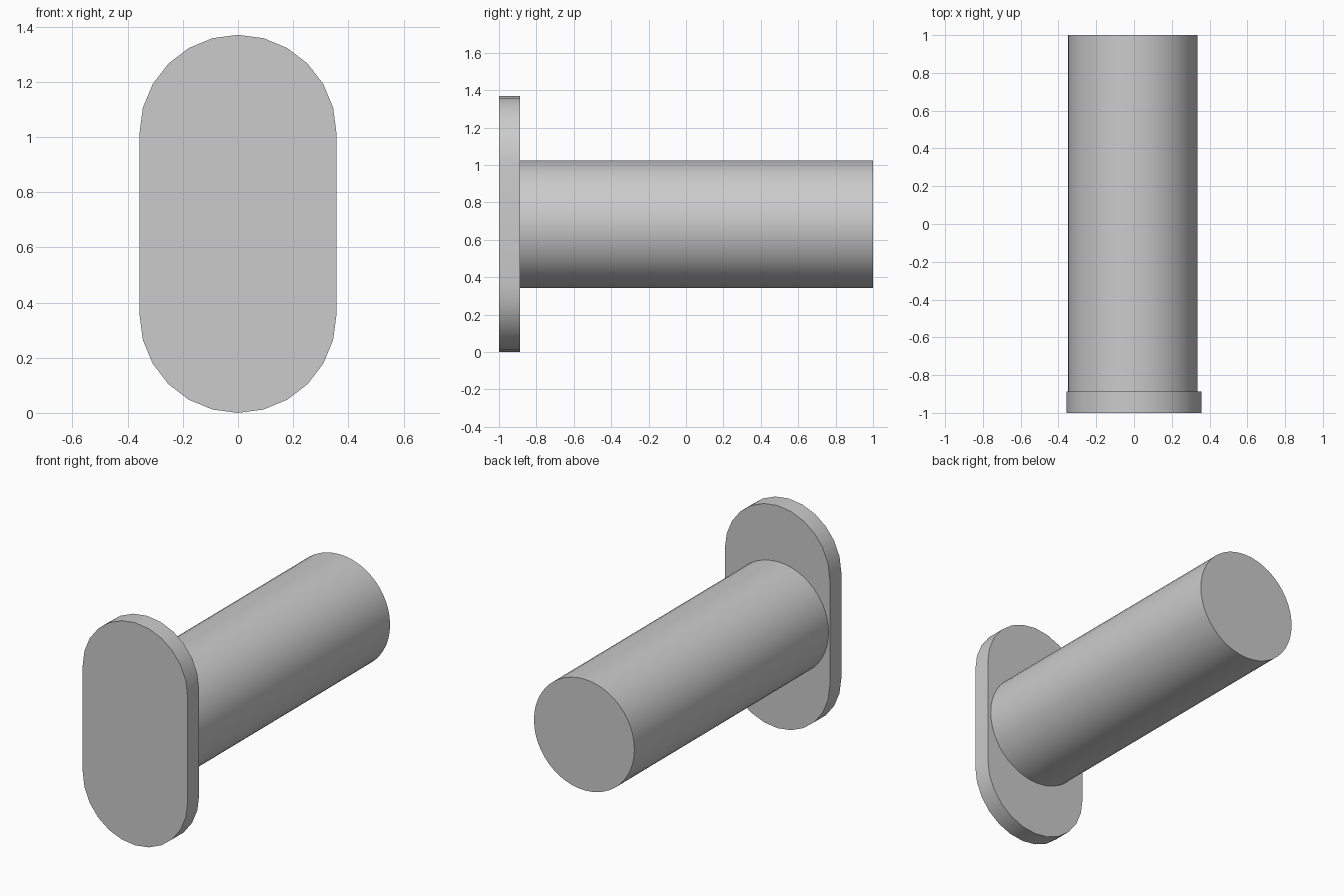
import bpy, bmesh
from math import sin, cos, pi

if "Cube" in bpy.data.objects:
    bpy.data.objects.remove(bpy.data.objects["Cube"])


def extrude_along_y(name, outline, y0, y1):
    """Closed solid from an (x, z) outline, extruded from y0 to y1."""
    bm = bmesh.new()
    face = bm.faces.new([bm.verts.new((x, y0, z)) for x, z in outline])
    new = bmesh.ops.extrude_face_region(bm, geom=[face], use_keep_orig=True)["geom"]
    moved = [v for v in new if isinstance(v, bmesh.types.BMVert)]
    bmesh.ops.translate(bm, verts=moved, vec=(0, y1 - y0, 0))
    bmesh.ops.recalc_face_normals(bm, faces=bm.faces)
    mesh = bpy.data.meshes.new(name)
    bm.to_mesh(mesh)
    bm.free()
    obj = bpy.data.objects.new(name, mesh)
    bpy.context.collection.objects.link(obj)
    bpy.ops.object.select_all(action='DESELECT')
    obj.select_set(True)
    bpy.context.view_layer.objects.active = obj
    bpy.ops.object.shade_smooth_by_angle(angle=pi / 6)
    return obj


def arc(cx, cz, r, start, sweep, steps):
    return [(cx + r * cos(start + sweep * i / steps),
             cz + r * sin(start + sweep * i / steps)) for i in range(steps + 1)]


# Front plate: upright slot shape with semicircular ends
R, HEIGHT = 0.357, 1.37
plate = arc(0, HEIGHT - R, R, 0, pi, 12) + arc(0, R, R, pi, pi, 12)
extrude_along_y("end_plate", plate, -1.0, -0.888)

# Round shaft running back from the plate
shaft = arc(-0.007, 0.683, 0.342, 0, 2 * pi, 48)[:-1]
extrude_along_y("shaft", shaft, -0.888, 1.0)
